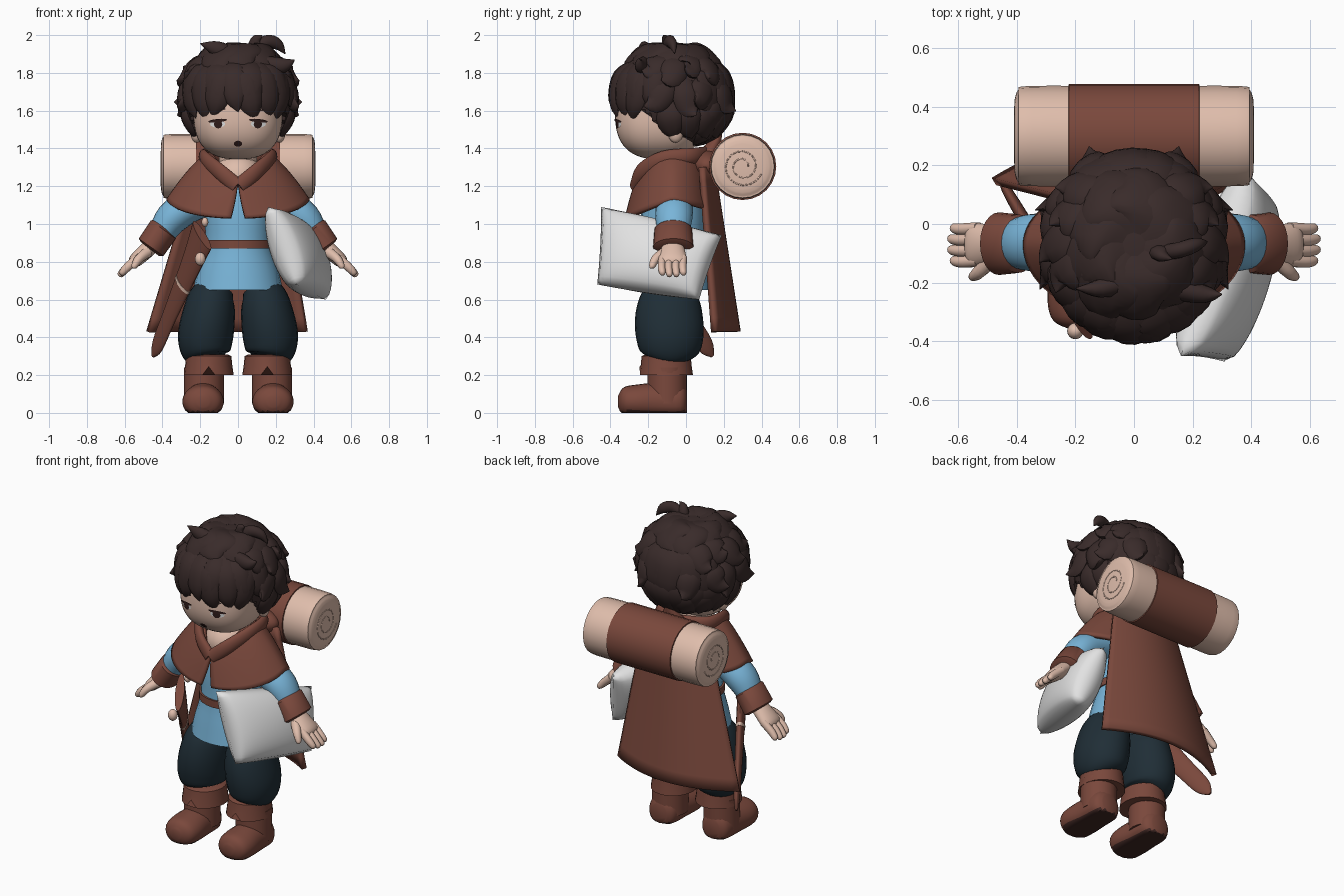
import bpy, bmesh, random
from math import sin, cos, pi, radians
from mathutils import Vector as V

random.seed(4)
if "Cube" in bpy.data.objects:
    bpy.data.objects.remove(bpy.data.objects["Cube"])

def colour(name, r, g, b):
    m = bpy.data.materials.new(name)
    m.use_nodes = True
    m.diffuse_color = (r, g, b, 1)
    m.node_tree.nodes["Principled BSDF"].inputs["Base Color"].default_value = (r, g, b, 1)
    return m

LEATHER = colour("brown leather", .195, .065, .045)
SOLE = colour("dark sole", .05, .02, .017)
SKIN = colour("warm skin", .74, .51, .41)
BLUE = colour("sky blue cloth", .19, .46, .69)
NAVY = colour("dark navy cloth", .014, .027, .037)
HAIR = colour("dark brown hair", .041, .024, .023)
WHITE = colour("white linen", .76, .76, .76)
DARK = colour("eye brown", .03, .012, .011)
X, Y, Z = V((1, 0, 0)), V((0, 1, 0)), V((0, 0, 1))
BOTH = (-1, 1)

def finish(bm, name, mat, thick=0, recalc=True, angle=45):
    if recalc:
        bmesh.ops.recalc_face_normals(bm, faces=bm.faces)
    me = bpy.data.meshes.new(name)
    bm.to_mesh(me)
    bm.free()
    me.materials.append(mat)
    me.polygons.foreach_set("use_smooth", [True] * len(me.polygons))
    me.set_sharp_from_angle(angle=radians(angle))
    ob = bpy.data.objects.new(name, me)
    bpy.context.collection.objects.link(ob)
    if thick:
        mod = ob.modifiers.new("thickness", 'SOLIDIFY')
        mod.thickness, mod.offset = thick, 0
    return ob

def smooth_path(rows, n):
    """Catmull-Rom through rows of numbers."""
    out = []
    for i in range(len(rows) - 1):
        a, b, c, d = (V(rows[min(max(i + k, 0), len(rows) - 1)]) for k in (-1, 0, 1, 2))
        for j in range(n):
            t = j / n
            out.append(b + (c - a) * t / 2 + (a - b * 2.5 + c * 2 - d / 2) * t * t
                       + (b * 1.5 - a / 2 - c * 1.5 + d / 2) * t ** 3)
    return out + [V(rows[-1])]

def tube(bm, rows, up=Y, n=4, seg=24):
    """Loft ellipses along rows of (x, y, z, side radius, up radius)."""
    rows = smooth_path(rows, n)
    pts, rings = [V(r[:3]) for r in rows], []
    for i, p in enumerate(pts):
        t = (pts[min(i + 1, len(pts) - 1)] - pts[max(i - 1, 0)]).normalized()
        u = (up - t * up.dot(t)).normalized()
        s = t.cross(u)
        a, b = max(rows[i][3], .001), max(rows[i][4], .001)
        rings.append([bm.verts.new(p + s * a * cos(q) + u * b * sin(q)) for q in (2 * pi * k / seg for k in range(seg))])
    for r0, r1 in zip(rings, rings[1:]):
        for k in range(seg):
            m = (k + 1) % seg
            bm.faces.new((r0[k], r0[m], r1[m], r1[k]))
    bm.faces.new(rings[0])
    bm.faces.new(rings[-1])
    return rings

def ball(bm, c, r, power=2, seg=32):
    made = bmesh.ops.create_uvsphere(bm, u_segments=seg, v_segments=seg * 2 // 3, radius=1)["verts"]
    for v in made:
        k = sum(abs(e) ** power for e in v.co) ** (-1 / power)
        v.co = V(c) + V([e * k * f for e, f in zip(v.co, r)])
    return made

def sheet(bm, fn, nu, nv):
    g = [[bm.verts.new(fn(2 * i / nu - 1, j / nv)) for j in range(nv + 1)] for i in range(nu + 1)]
    for i in range(nu):
        for j in range(nv):
            bm.faces.new((g[i][j], g[i + 1][j], g[i + 1][j + 1], g[i][j + 1]))

def build(name, mat, rows, up=Y, n=4, sides=(1,)):
    """One lofted part, optionally mirrored in x."""
    bm = bmesh.new()
    for s in sides:
        tube(bm, [(r[0] * s, *r[1:]) for r in rows], up, n)
    return finish(bm, name, mat)

# Boots with dark soles, trousers
bm = bmesh.new()
for s in BOTH:
    tube(bm, [(s * .185, y, .06, a, b) for y, a, b in ((.005, .05, .06), (-.03, .09, .1), (-.15, .1, .1),
              (-.26, .11, .09), (-.33, .09, .075), (-.36, .03, .03))], Z)
for v in bm.verts:
    v.co.z = max(v.co.z, 0)
feet = finish(bm, "boot_feet", LEATHER)
feet.data.materials.append(SOLE)
for p in feet.data.polygons:
    p.material_index = int(p.center.z < .012)
build("boot_shafts", LEATHER, [(.18, -.1, z, .105, .105) for z in (.05, .14, .24)], sides=BOTH)
bm = bmesh.new()
for s in BOTH:
    rings = tube(bm, [(s * .155, -.105, z, a, a + .01) for z, a in ((.2, .132), (.25, .125), (.3, .12), (.31, .1))], n=1)
    min(rings[0], key=lambda v: v.co.y).co.z += .045
finish(bm, "boot_cuffs", LEATHER)
build("trouser_legs", NAVY, [(.165, -.09, .29, .1, .1), (.17, -.088, .32, .13, .155), (.172, -.086, .4, .146, .178),
      (.158, -.09, .5, .142, .18), (.14, -.085, .6, .125, .16), (.115, -.075, .665, .095, .12)], sides=BOTH)

# Tunic, belt, sleeves
build("tunic", BLUE, [(0, -.07, z, a, b) for z, a, b in ((.65, .238, .205), (.75, .215, .19), (.89, .175, .17),
      (1.05, .175, .168), (1.18, .16, .15), (1.24, .1, .1))])
build("belt", LEATHER, [(0, -.07, z, .186, .18) for z in (.87, .915)], n=1)
build("sleeves", BLUE, [(.13, -.06, 1.15, .09, .1), (.26, -.062, 1.095, .09, .098), (.35, -.064, 1.03, .088, .098),
      (.41, -.066, .94, .068, .08)], sides=BOTH)
build("sleeve_cuffs", LEATHER, [(.385, -.067, .98, .066, .08), (.395, -.067, .97, .082, .1), (.46, -.067, .877, .08, .107),
      (.467, -.067, .868, .06, .085)], n=1, sides=BOTH)

# Hands
bm = bmesh.new()
for s in BOTH:
    tube(bm, [(s * x, -.07, z, a, b) for x, z, a, b in ((.43, .91, .04, .05), (.49, .855, .042, .065),
              (.545, .805, .036, .075), (.565, .785, .02, .06))])
    for k in range(4):
        y, tip = -.125 + .037 * k, .008 * (k in (1, 2))
        tube(bm, [(s * .53, y, .82, .024, .021), (s * .585, y - .004, .772, .023, .021),
                  (s * (.615 + tip), y, .74 - tip, .017, .016), (s * (.623 + tip), y, .732 - tip, .004, .004)], seg=10)
    tube(bm, [(s * .48, -.11, .85, .03, .03), (s * .525, -.16, .815, .024, .024), (s * .55, -.18, .775, .016, .016),
              (s * .555, -.182, .765, .004, .004)], X, seg=10)
finish(bm, "hands", SKIN)

# Head, neck, ears
HC, HR, HP = V((0, -.14, 1.58)), V((.235, .235, .237)), 2.5
bm = bmesh.new()
ball(bm, HC, HR, HP, 48)
ball(bm, (0, -.1, 1.25), (.13, .13, .12))
tube(bm, [(0, -.08, z, .1, .1) for z in (1.15, 1.3, 1.42)])
for s in BOTH:
    ball(bm, (s * .22, -.055, 1.48), (.03, .04, .05), seg=16)
finish(bm, "head", SKIN)

def on_face(x, z, lift):
    k = 1 - abs(x / HR.x) ** HP - abs((z - HC.z) / HR.z) ** HP
    return V((x, HC.y - HR.y * max(k, 0) ** (1 / HP) - lift, z))

def plates(name, mat, x, z, w, h, tilt, lift, sides=BOTH):
    """Thin oval patch laid on the face, mirrored."""
    bm = bmesh.new()
    for s in sides:
        mid = bm.verts.new(on_face(s * x, z, lift))
        rim = [bm.verts.new(on_face(s * x + w * cos(q), z + h * sin(q) + s * tilt * w * cos(q), lift))
               for q in (2 * pi * k / 16 for k in range(16))]
        for k in range(16):
            bm.faces.new((mid, rim[k], rim[(k + 1) % 16]))
    finish(bm, name, mat, recalc=False)

plates("eye_whites", WHITE, .108, 1.53, .04, .02, 0, .004)
plates("irises", DARK, .105, 1.528, .022, .022, 0, .006)
plates("eyelids", DARK, .108, 1.547, .05, .009, -.1, .008)
plates("eyebrows", HAIR, .1, 1.605, .035, .006, -.1, .005)
plates("mouth", DARK, 0, 1.425, .022, .016, 0, .005, (1,))

# Hair cap with an open face, then layered locks
CC, CR = V((0, -.07, 1.67)), V((.285, .305, .275))
bm = bmesh.new()
for v in ball(bm, CC, CR, 2.2, 64):
    hairline = 1.6 - .21 * min(max((v.co.y + .24) / .2, 0), 1)
    if v.co.z < hairline and v.co.y < .05:
        v.co = CC + (v.co - CC) * .6
finish(bm, "hair_cap", HAIR)

def scalp(turn, rise, k):
    t, r = radians(turn), radians(rise)
    return CC + V((sin(t) * cos(r) * CR.x, -cos(t) * cos(r) * CR.y, sin(r) * CR.z)) * k

def lock(bm, turn, r0, r1, sway, flare, width, curl=0, flat=.5):
    """Tapered lock lying on the scalp, flicking out and up at the tip."""
    keys = ((0, .93, .6), (.35, 1.0, 1), (.75, 1 + flare * .3, .8), (1, 1 + flare, .02))
    rows = [(*scalp(turn + sway * t * t, r0 + (r1 - r0) * t + curl * t ** 4, k), width * w, width * w * flat)
            for t, k, w in keys]
    tube(bm, rows, (scalp(turn, (r0 + r1) / 2, 1) - CC).normalized(), seg=10)

bm = bmesh.new()
for i, turn in enumerate(range(-66, 67, 12)):
    lock(bm, turn, 46, (-22, -15, -25, -12)[i % 4], (14, -10, 6)[i % 3], .07, .08)
for s in BOTH:
    for i, turn in enumerate((74, 94, 116, 138)):
        lock(bm, s * turn, 55, (12, 2, 16, 4)[i], s * -14, .2, .08, 14)
        lock(bm, s * (turn + 8), 25, (-22, -30, -18, -26)[i], s * (-16, 8)[i % 2], .25, .075, 14)
        lock(bm, s * (turn + 12), -5, -50, s * 8, .14, .075, 6)
for turn in range(135, 226, 18):
    lock(bm, turn, 55, -25 + random.uniform(-6, 6), random.uniform(-8, 8), .03, .1, 0, .3)
    lock(bm, turn + 8, 10, -62 + random.uniform(-6, 6), random.uniform(-8, 8), .04, .09, 0, .4)
for i in range(9):
    lock(bm, i * 40, 82, 30 + random.uniform(-8, 8), random.uniform(15, 35), .05, .12, 0, .3)
for rows in (((.07, -.1, 1.9, .03), (.09, -.1, 1.95, .035), (.1, -.11, 1.98, .025), (.13, -.12, 1.997, .002)),
             ((.08, -.1, 1.91, .03), (.15, -.09, 1.965, .035), (.21, -.07, 1.95, .03), (.25, -.06, 1.9, .002)),
             ((-.04, -.2, 1.89, .05), (-.12, -.22, 1.93, .04), (-.2, -.22, 1.955, .002)),
             ((.14, -.22, 1.84, .05), (.24, -.24, 1.84, .04), (.3, -.24, 1.87, .002))):
    tube(bm, [(*r, r[3] * .8) for r in rows], seg=10)
finish(bm, "hair_locks", HAIR)

# Shoulder mantle, rolled hood and long cape
def mantle(u, t):
    gap = .01 + .09 * t
    q = gap + (pi - gap) * (u + 1)
    front, back = max(0, cos(q)), max(0, -cos(q))
    v = front ** 4
    ry = (.13 + .06 * v) * (1 - t ** .8) + (.245 if front else .21) * t ** .8
    top, low = 1.37 - .16 * v, 1.13 - .1 * front - .06 * back
    return V(((.15 + .22 * t ** .75) * sin(q), -.07 - ry * cos(q), top + (low - top) * t))

bm = bmesh.new()
sheet(bm, mantle, 64, 12)
finish(bm, "shoulder_mantle", LEATHER, .022)
bm = bmesh.new()
for s in BOTH:
    tube(bm, [(s * x, y, z, .026, .042) for x, y, z in ((.005, -.27, 1.2), (.1, -.235, 1.28), (.175, -.12, 1.345),
              (.16, .03, 1.36), (0, .12, 1.37))], Z)
ball(bm, (0, .11, 1.31), (.2, .09, .085))
tube(bm, [(0, .1, 1.33, .12, .06), (0, .15, 1.42, .06, .035), (0, .19, 1.5, .004, .004)])
finish(bm, "hood", LEATHER)
bm = bmesh.new()
sheet(bm, lambda s, t: V((s * (.22 + .2 * t) - .058 * t, .14 + .135 * t - (.06 + .07 * t) * s * s, 1.3 - .87 * t)), 24, 12)
finish(bm, "cape", LEATHER, .03)

# Bedroll with wrap and faintly coiled ends
build("bedroll", SKIN, [(x, .3, 1.305, r, r) for x, r in ((-.408, .12), (-.395, .157), (-.35, .171), (0, .17),
      (.35, .171), (.395, .157), (.408, .12))], Z)
build("bedroll_wrap", LEATHER, [(x, .3, 1.305, r, r) for x, r in ((-.225, .165), (-.222, .178), (.222, .178), (.225, .165))], Z, 1)
bm = bmesh.new()
for s in BOTH:
    tube(bm, [(s * (.407 + i * 1e-5), .3 + r * cos(q), 1.305 + r * sin(q), .004, .003)
              for i, q, r in ((i, i * pi / 8, .03 + i * .0025) for i in range(32))], X, 1, 6)
finish(bm, "bedroll_coils", SKIN, angle=180)

# Pillow under the left arm
TOP_F, LOW_F, TOP_B, LOW_B = V((.16, -.45, 1.09)), V((.31, -.47, .68)), V((.38, .19, .94)), V((.465, .07, .6))
OUT = (TOP_B - TOP_F).cross(TOP_F - LOW_F).normalized()

def pillow(side, u, t):
    v = 2 * t - 1
    a, b = (u * (1 - .02 * (1 - v * v)) + 1) / 2, (v * (1 + .03 * (1 - u * u)) + 1) / 2
    flat = TOP_F.lerp(TOP_B, a).lerp(LOW_F.lerp(LOW_B, a), b)
    return flat + OUT * side * .125 * ((1 - u * u) * (1 - v * v)) ** .38

bm = bmesh.new()
for side in BOTH:
    sheet(bm, lambda u, t: pillow(side, u, t), 24, 24)
bmesh.ops.remove_doubles(bm, verts=bm.verts, dist=.0005)
finish(bm, "pillow", WHITE, angle=80)

# Sheathed sword on the right hip
build("scabbard", LEATHER, [(-.19, -.31, .94, .026, .12), (-.26, -.18, .76, .026, .085), (-.36, -.01, .52, .022, .06),
      (-.425, .1, .36, .018, .05), (-.45, .14, .3, .008, .01)], Z)
bm = bmesh.new()
ball(bm, (-.2, -.365, .815), (.028, .028, .035), seg=16)
ball(bm, (-.175, -.25, 1.01), (.018, .022, .025), seg=16)
finish(bm, "sword_guard_ends", SKIN)
build("scabbard_band", SKIN, [(-.289, -.13, .69, .028, .078), (-.295, -.12, .676, .028, .076)], Z, 1)
